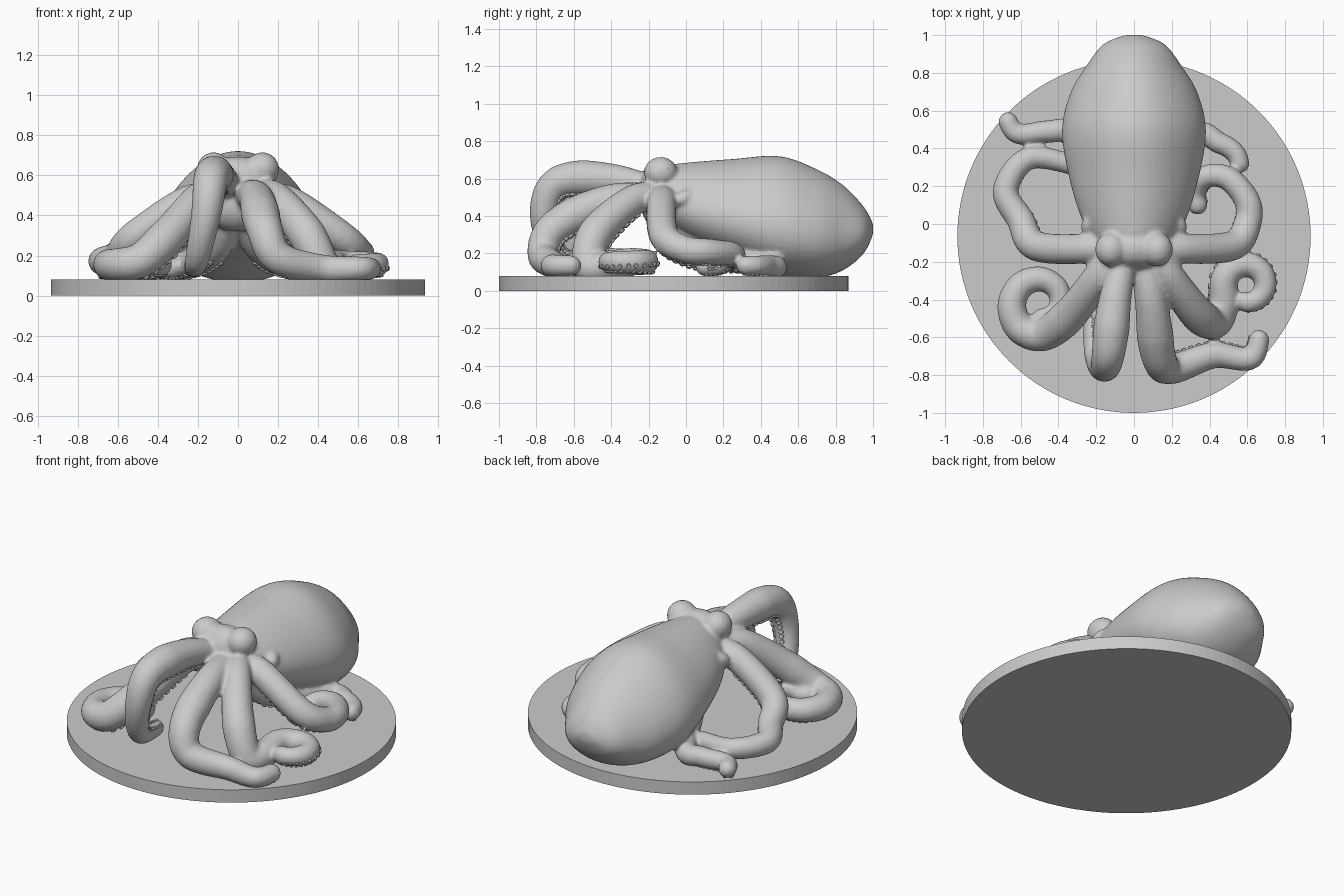
import bpy, bmesh, math
from mathutils import Vector, Matrix

if "Cube" in bpy.data.objects:
    bpy.data.objects.remove(bpy.data.objects["Cube"])


def spline(pts, n):
    """Catmull-Rom samples through tuples of any size."""
    p = [pts[0]] + list(pts) + [pts[-1]]
    out = []
    for i in range(1, len(p) - 2):
        for k in range(n):
            t = k / n
            out.append([0.5 * (2 * b + (c - a) * t + (2 * a - 5 * b + 4 * c - d) * t * t
                               + (3 * b - a - 3 * c + d) * t ** 3)
                        for a, b, c, d in zip(*p[i - 1:i + 3])])
    return out + [list(pts[-1])]


def circle(n):
    return [(math.cos(2 * math.pi * k / n), math.sin(2 * math.pi * k / n)) for k in range(n)]


def loft(bm, rings):
    """Closed skin over a list of point rings."""
    vs = [[bm.verts.new(q) for q in ring] for ring in rings]
    n = len(vs[0])
    for a, b in zip(vs, vs[1:]):
        for j in range(n):
            bm.faces.new((a[j], a[(j + 1) % n], b[(j + 1) % n], b[j]))
    bm.faces.new(vs[0][::-1])
    bm.faces.new(vs[-1])


def finish(bm, name, smooth=True):
    bmesh.ops.recalc_face_normals(bm, faces=bm.faces)
    me = bpy.data.meshes.new(name)
    bm.to_mesh(me)
    bm.free()
    ob = bpy.data.objects.new(name, me)
    bpy.context.collection.objects.link(ob)
    for f in me.polygons:
        f.use_smooth = smooth
    return ob


def ball(bm, loc, size, rot=None):
    m = Matrix.Translation(loc) @ (rot or Matrix()) @ Matrix.Diagonal((*size, 1))
    bmesh.ops.create_uvsphere(bm, u_segments=28, v_segments=18, radius=1, matrix=m)


def sucker(bm, c, out, T, r):
    """Small cup with a raised rim."""
    side = out.cross(T)
    loft(bm, [[c + r * (out * h + w * (T * x + side * y)) for x, y in circle(10)]
              for w, h in ((0.9, -0.6), (1.0, 0.45), (0.75, 0.7), (0.4, 0.25))])


def tube(bm, pts, r0, r1, r2, suckers=None):
    """Tapering arm; its underside is carried along the path to place suckers."""
    P = [Vector(p) for p in spline(pts, 20)]
    L = [0]
    for a, b in zip(P, P[1:]):
        L.append(L[-1] + (b - a).length)
    total, nrm, rings, nxt = L[-1], Vector((0, 0, -1)), [], 0.22
    for i, p in enumerate(P):
        T = (P[min(i + 1, len(P) - 1)] - P[max(i - 1, 0)]).normalized()
        nrm = nrm + Vector((0, 0, -0.006))
        nrm = (nrm - T * nrm.dot(T)).normalized()
        side = T.cross(nrm)
        t = L[i] / total
        r = r0 + (r1 - r0) * t / 0.35 if t < 0.35 else r1 + (r2 - r1) * (t - 0.35) / 0.65
        d = (total - L[i]) / r2
        if d < 1:
            r *= max(0.08, math.sqrt(1 - (1 - d) ** 2))
        rings.append([p + r * (nrm * x + side * y) for x, y in circle(20)])
        if suckers is not None and L[i] > nxt and d > 0.9:
            for s in (-0.42, 0.42):
                out = nrm * math.cos(s) + side * math.sin(s)
                sucker(suckers, p + out * r * 0.96, out, T, 0.2 * r)
            nxt = L[i] + 0.42 * r
    loft(bm, rings)


def curl(x, y, r0, r1, a0, a1, n=7):
    """Flat spiral tip lying on the base."""
    out = []
    for k in range(n):
        f = k / (n - 1)
        a, r = math.radians(a0 + (a1 - a0) * f), r0 + (r1 - r0) * f
        out.append((x + r * math.cos(a), y + r * math.sin(a), 0.155))
    return out


def flat(*pts):
    """Path points resting on the base."""
    return [(x, y, 0.135) for x, y in pts]


# round base
bm = bmesh.new()
bmesh.ops.create_cone(bm, cap_ends=True, segments=128, radius1=0.935, radius2=0.935, depth=0.08,
                      matrix=Matrix.Translation((0, -0.065, 0.04)))
finish(bm, "base", False)

body, cups = bmesh.new(), bmesh.new()

# mantle: y, half width, top z, bottom z; the section is narrower towards the top
sections = [(-.2, .13, .66, .44), (0, .265, .685, .28), (.25, .345, .705, .17), (.5, .382, .72, .08),
            (.7, .335, .65, .07), (.84, .25, .565, .11), (.95, .165, .45, .2), (1, .05, .36, .3)]
loft(body, [[(w * x * (1 - .22 * z) / 1.025, y, (top + bot) / 2 + (top - bot) / 2 * z)
             for x, z in circle(48)] for y, w, top, bot in spline(sections, 6)])

# head, crown of the arms, eye mounds and side funnels
ball(body, (0, -.13, .57), (.18, .11, .125))
ball(body, (0, -.12, .46), (.19, .12, .14))
for s in (-1, 1):
    ball(body, (s * .122, -.135, .632), (.084, .09, .084))
    tube(body, [(s * .18, .06, .5), (s * .235, 0, .5), (s * .245, -.05, .47)], .05, .045, .035)

# two middle front arms
tube(body, [(-.04, -.12, .53), (-.1, -.4, .595), (-.135, -.68, .58), (-.16, -.76, .4), (-.205, -.68, .18)]
     + flat((-.225, -.45)), .065, .097, .045, cups)
tube(body, [(.04, -.12, .5), (.09, -.4, .485), (.13, -.7, .34), (.2, -.765, .19)]
     + flat((.42, -.695), (.62, -.71), (.67, -.56)), .07, .098, .052, cups)

# three arms per side share their roots and differ in their tips
tips = {
    1: (flat((.43, -.52), (.475, -.42)) + curl(.595, -.325, .12, .09, 165, -90) + [(.6, -.36, .16)],
        [(.6, 0, .22), (.6, .12, .21), (.5, .24, .2), (.38, .25, .18)] + flat((.32, .16), (.36, .055)),
        flat((.45, .43), (.54, .37), (.57, .27))),
    -1: ([(-.48, -.585, .18)] + curl(-.49, -.42, .172, .06, 230, -130, 9),
         [(-.6, .02, .2), (-.68, .18, .17), (-.55, .35, .16)] + flat((-.28, .3)),
         flat((-.45, .49), (-.62, .48), (-.685, .59))),
}
for s, (front, rear, under) in tips.items():
    tube(body, [(s * .1, -.12, .5), (s * .19, -.28, .485), (s * .34, -.48, .31)] + front, .075, .095, .05, cups)
    tube(body, [(s * .1, -.1, .47), (s * .25, -.13, .47), (s * .52, -.115, .29)] + rear, .08, .08, .052, cups)
    tube(body, [(s * .06, -.05, .38), (s * .12, .1, .22), (s * .32, .46, .135)] + under, .07, .072, .05, cups)

# fuse the skin
ob = finish(body, "octopus_body")
rm = ob.modifiers.new("fuse", 'REMESH')
rm.mode = 'VOXEL'
rm.voxel_size = 0.0115
rm.use_smooth_shade = True
sm = ob.modifiers.new("soften", 'SMOOTH')
sm.factor = 0.5
sm.iterations = 6
finish(cups, "suckers")

# eyes: ball, slit pupil and two lid rings
for s, label in ((-1, "left"), (1, "right")):
    bm = bmesh.new()
    rot = Vector((s * .85, -.42, .25)).to_track_quat('Z', 'Y').to_matrix().to_4x4()
    M = Matrix.Translation((s * .138, -.142, .648)) @ rot
    ball(bm, M @ Vector((0, 0, .02)), (.046, .038, .03), rot)
    ball(bm, M @ Vector((0, 0, .046)), (.008, .022, .009), rot)
    for R, r, h in ((.042, .009, .034), (.058, .011, .02)):
        ring = circle(32)
        loft(bm, [[M @ Vector(((R + r * u) * x, .85 * (R + r * u) * y, h + r * v)) for u, v in circle(8)]
                  for x, y in ring + ring[:1]])
    finish(bm, label + "_eye")
